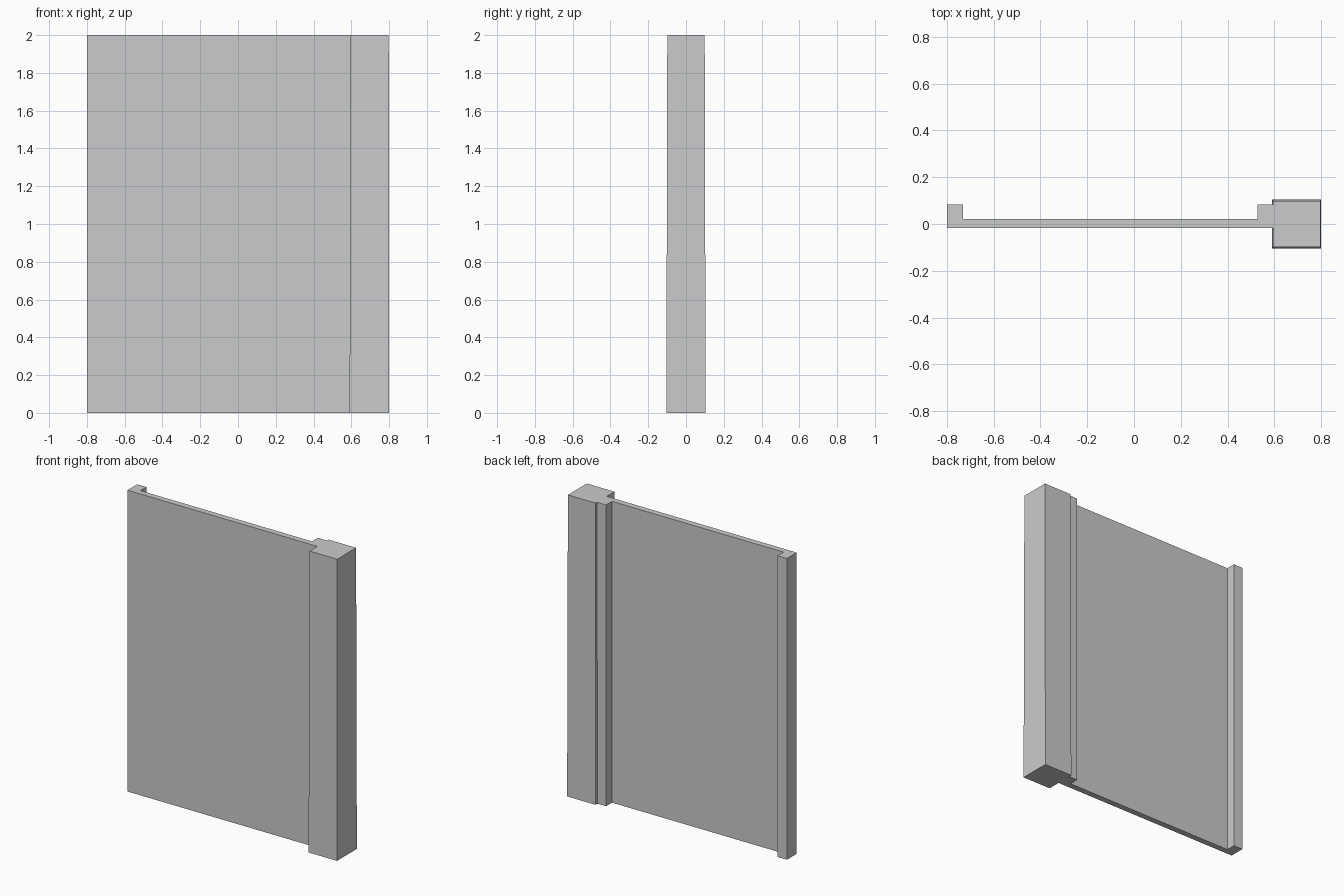
import bpy
import bmesh

if "Cube" in bpy.data.objects:
    bpy.data.objects.remove(bpy.data.objects["Cube"])

HEIGHT = 2.0


def loft(name, bottom, top):
    """Closed solid between two matching counter-clockwise outlines."""
    bm = bmesh.new()
    low = [bm.verts.new((x, y, 0)) for x, y in bottom]
    high = [bm.verts.new((x, y, HEIGHT)) for x, y in top]
    bm.faces.new(low[::-1])
    bm.faces.new(high)
    n = len(low)
    for i in range(n):
        j = (i + 1) % n
        bm.faces.new((low[i], low[j], high[j], high[i]))
    mesh = bpy.data.meshes.new(name)
    bm.to_mesh(mesh)
    bm.free()
    obj = bpy.data.objects.new(name, mesh)
    bpy.context.collection.objects.link(obj)
    return obj


def rect(x0, x1, half_y):
    return [(x0, -half_y), (x1, -half_y), (x1, half_y), (x0, half_y)]


# Thin wall panel with a raised rib along each vertical edge at the back
front, back, rib = -0.018, 0.022, 0.084
left, left_in, right_in, right = -0.80, -0.732, 0.528, 0.60
panel = [(left, front), (right, front), (right, rib), (right_in, rib),
         (right_in, back), (left_in, back), (left_in, rib), (left, rib)]
loft("wall_panel", panel, panel)

# Square end post, tapering very slightly towards the top
loft("end_post", rect(0.591, 0.80, 0.104), rect(0.595, 0.798, 0.099))
